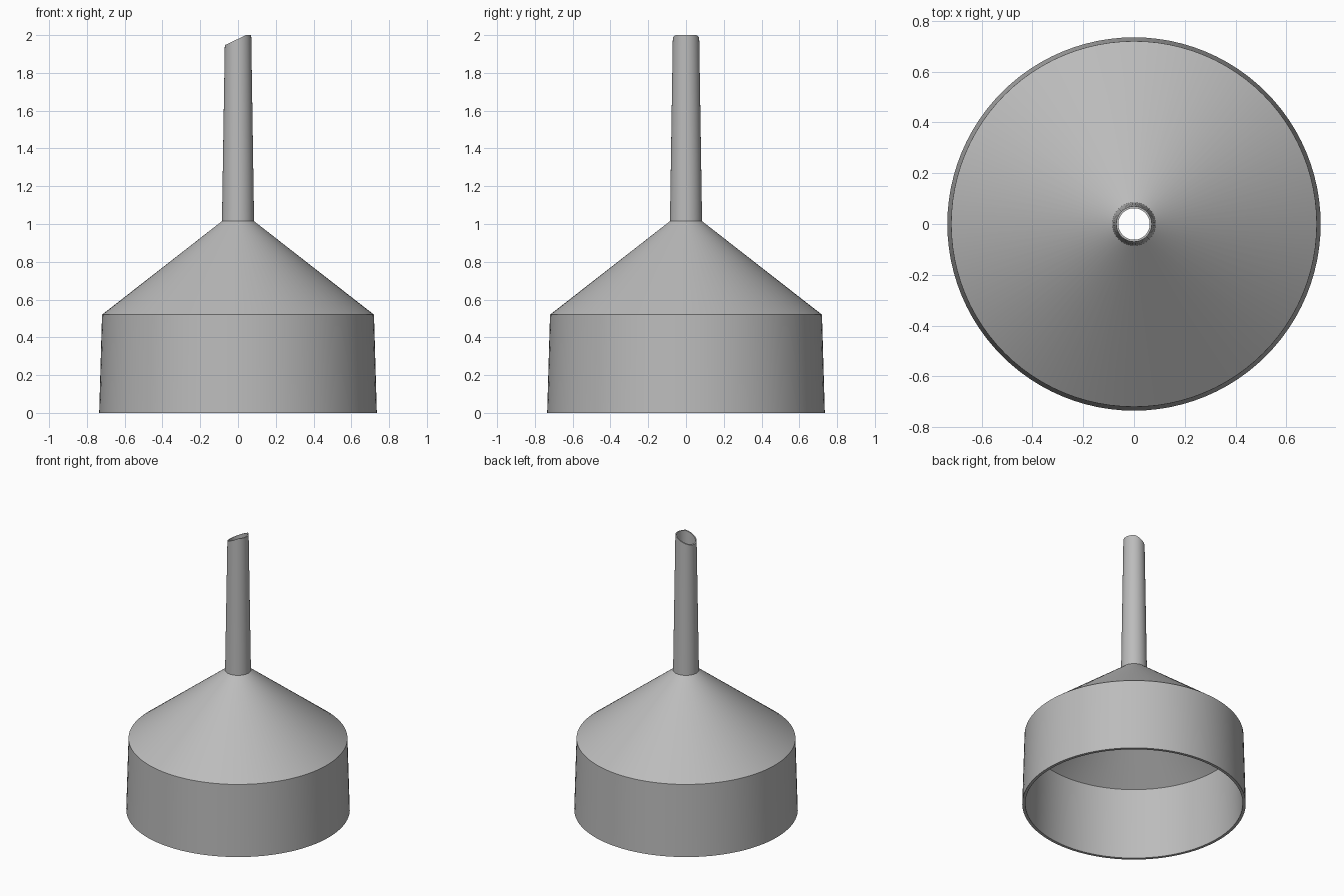
import bpy, bmesh, math

cube = bpy.data.objects.get("Cube")
if cube:
    bpy.data.objects.remove(cube, do_unlink=True)

SEGMENTS = 96
TIP = 2.0

# Plain grey plastic
grey = bpy.data.materials.new("grey_plastic")
colour = (0.5, 0.5, 0.5, 1.0)
grey.diffuse_color = colour
grey.use_nodes = True
grey.node_tree.nodes["Principled BSDF"].inputs["Base Color"].default_value = colour

# Closed wall profile (radius, height): up the outside, down the inside
profile = [(0.735, 0), (0.72, 0.52), (0.085, 1.015), (0.07, TIP),
           (0.062, TIP), (0.075, 1.005), (0.702, 0.512), (0.715, 0)]

bm = bmesh.new()
rings = []
for i in range(SEGMENTS):
    a = 2 * math.pi * i / SEGMENTS
    rings.append([bm.verts.new((r * math.cos(a), r * math.sin(a), z)) for r, z in profile])
for i, ring in enumerate(rings):
    following = rings[(i + 1) % SEGMENTS]
    for j in range(len(profile)):
        k = (j + 1) % len(profile)
        bm.faces.new((ring[j], following[j], following[k], ring[k]))

# Slanted spout tip with a short level part on the high side
for v in bm.verts:
    if v.co.z > TIP - 0.01:
        v.co.z = min(TIP, TIP + 0.477 * (v.co.x - 0.042))

bmesh.ops.recalc_face_normals(bm, faces=bm.faces)
mesh = bpy.data.meshes.new("funnel")
bm.to_mesh(mesh)
bm.free()
mesh.materials.append(grey)
funnel = bpy.data.objects.new("funnel", mesh)
bpy.context.collection.objects.link(funnel)

# Smooth walls, sharp rims and shoulders
bpy.ops.object.select_all(action='DESELECT')
funnel.select_set(True)
bpy.context.view_layer.objects.active = funnel
bpy.ops.object.shade_smooth_by_angle(angle=math.radians(30))
